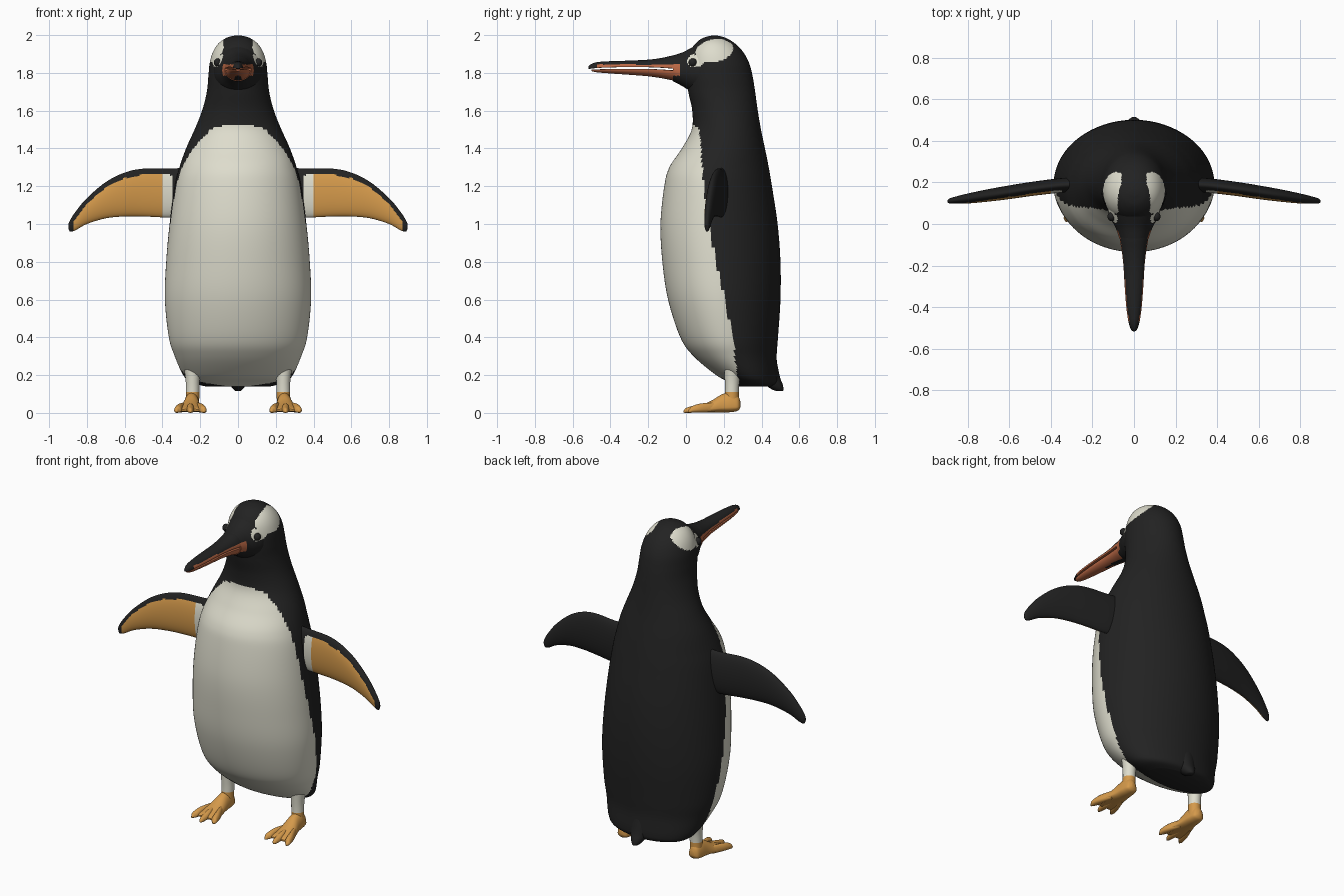
import bpy, bmesh, math


def material(name, rgb):
    m = bpy.data.materials.new(name)
    m.diffuse_color = (*rgb, 1)
    return m


BLACK, WHITE, ORANGE, BILL = range(4)
MATS = [material("black_feather", (0.016, 0.016, 0.016)),
        material("cream_feather", (0.73, 0.72, 0.61)),
        material("yellow_orange", (0.66, 0.32, 0.07)),
        material("bill_red", (0.50, 0.14, 0.06))]


def lerp(table, t):
    """Linear lookup in an ascending table of (key, value)."""
    if t <= table[0][0]:
        return table[0][1]
    for (a, va), (b, vb) in zip(table, table[1:]):
        if t <= b:
            return va + (vb - va) * (t - a) / (b - a)
    return table[-1][1]


def smooth_path(st, steps):
    """Catmull-Rom resampling of the stations."""
    out = []
    for i in range(len(st) - 1):
        p0, p1, p2, p3 = st[max(i - 1, 0)], st[i], st[i + 1], st[min(i + 2, len(st) - 1)]
        for k in range(steps):
            u = k / steps
            out.append([0.5 * (2 * b + (c - a) * u + (2 * a - 5 * b + 4 * c - d) * u * u
                               + (3 * b - a - 3 * c + d) * u ** 3)
                        for a, b, c, d in zip(p0, p1, p2, p3)])
    out.append(list(st[-1]))
    return out


def finish(name, bm, paint):
    bmesh.ops.recalc_face_normals(bm, faces=bm.faces)
    bm.normal_update()
    for f in bm.faces:
        f.smooth = True
        f.material_index = paint(f.calc_center_median(), f.normal)
    me = bpy.data.meshes.new(name)
    bm.to_mesh(me)
    bm.free()
    for m in MATS:
        me.materials.append(m)
    ob = bpy.data.objects.new(name, me)
    bpy.context.collection.objects.link(ob)
    bpy.context.view_layer.objects.active = ob
    ob.select_set(True)
    bpy.ops.object.shade_smooth_by_angle(angle=math.radians(50))
    ob.select_set(False)
    return ob


PLACE = {"z": lambda t, a, b: (a, b, t),
         "y": lambda t, a, b: (a, t, b),
         "x": lambda t, a, b: (t, a, b)}


def loft(name, axis, stations, paint, mid=0.5, seg=32, steps=5, mirror=1):
    """Rings (position, centre, half width, low, high); widest at fraction mid."""
    bm = bmesh.new()
    rings = []
    for t, c, hw, lo, hi in smooth_path(stations, steps):
        m = lo + (hi - lo) * mid
        ring = []
        for k in range(seg):
            ang = 2 * math.pi * k / seg
            s = math.sin(ang)
            b = m + s * ((hi - m) if s > 0 else (m - lo))
            x, y, z = PLACE[axis](t, c + hw * math.cos(ang), b)
            ring.append(bm.verts.new((x * mirror, y, z)))
        rings.append(ring)
    for r, q in zip(rings, rings[1:]):
        for k in range(seg):
            n = (k + 1) % seg
            bm.faces.new((r[k], r[n], q[n], q[k]))
    bm.faces.new(rings[0])
    bm.faces.new(rings[-1])
    return finish(name, bm, paint)


def ellipsoid(name, loc, scale, color):
    bm = bmesh.new()
    bmesh.ops.create_uvsphere(bm, u_segments=20, v_segments=12, radius=1)
    for v in bm.verts:
        v.co = [l + s * c for l, s, c in zip(loc, scale, v.co)]
    return finish(name, bm, lambda p, n: color)


# Body and head, with cream belly and eye patches
SPLIT = [(0.14, 0.27), (0.2, 0.27), (0.4, 0.25), (0.6, 0.205), (0.8, 0.16), (1.0, 0.12),
         (1.2, 0.095), (1.4, 0.08), (1.5, 0.07), (1.535, 0.03)]


def eye_patch(p):
    main = ((p.y - 0.15) / 0.10) ** 2 + ((p.z - 1.918 - 0.12 * (p.y - 0.15)) / 0.06) ** 2
    front = ((p.y - 0.05) / 0.045) ** 2 + ((p.z - 1.862) / 0.035) ** 2
    return abs(p.x) > 0.06 and min(main, front) < 1


def paint_body(p, n):
    if p.z > 1.75:
        return WHITE if eye_patch(p) else BLACK
    return WHITE if p.z < 1.535 and p.y < lerp(SPLIT, p.z) else BLACK


loft("body", "z", [
    (0.14, 0, 0.17, 0.27, 0.45), (0.16, 0, 0.245, 0.235, 0.478), (0.2, 0, 0.29, 0.16, 0.485),
    (0.3, 0, 0.335, 0.04, 0.48), (0.4, 0, 0.366, -0.03, 0.487), (0.6, 0, 0.387, -0.095, 0.50),
    (0.8, 0, 0.38, -0.125, 0.50), (1.0, 0, 0.362, -0.135, 0.485), (1.2, 0, 0.335, -0.115, 0.455),
    (1.3, 0, 0.31, -0.088, 0.438), (1.4, 0, 0.275, -0.022, 0.418), (1.5, 0, 0.23, 0.03, 0.397),
    (1.6, 0, 0.19, 0.033, 0.38), (1.7, 0, 0.165, 0.012, 0.366), (1.78, 0, 0.157, 0.0, 0.353),
    (1.85, 0, 0.15, 0.005, 0.335), (1.91, 0, 0.133, 0.02, 0.303), (1.955, 0, 0.104, 0.05, 0.26),
    (1.985, 0, 0.062, 0.09, 0.212), (1.997, 0, 0.02, 0.135, 0.168)],
    paint_body, mid=0.48, seg=112, steps=8)

# Tail
loft("tail", "z", [
    (0.34, 0, 0.08, 0.38, 0.468), (0.2, 0, 0.06, 0.39, 0.495), (0.15, 0, 0.042, 0.42, 0.512),
    (0.122, 0, 0.022, 0.46, 0.516), (0.115, 0, 0.008, 0.49, 0.508)], lambda p, n: BLACK)


# Face cone leading into the bill
def paint_face(p, n):
    if p.y < -0.03 and 1.785 < p.z < 1.843:
        return BILL
    return WHITE if eye_patch(p) else BLACK


loft("face", "y", [
    (0.17, 0, 0.125, 1.69, 1.972), (0.08, 0, 0.128, 1.68, 1.96), (0.03, 0, 0.113, 1.70, 1.934),
    (-0.02, 0, 0.088, 1.73, 1.908), (-0.07, 0, 0.07, 1.757, 1.892)],
    paint_face, mid=0.45, seg=64, steps=10)


# Upper and lower bill with a narrow gap between them
loft("upper_bill", "y", [
    (0.0, 0, 0.075, 1.822, 1.90), (-0.07, 0, 0.069, 1.823, 1.892), (-0.13, 0, 0.059, 1.827, 1.879),
    (-0.2, 0, 0.051, 1.83, 1.87), (-0.3, 0, 0.045, 1.831, 1.865), (-0.4, 0, 0.037, 1.829, 1.862),
    (-0.47, 0, 0.027, 1.826, 1.857), (-0.505, 0, 0.016, 1.822, 1.845), (-0.517, 0, 0.005, 1.822, 1.833)],
    lambda p, n: BILL if -0.47 < p.y and p.z < 1.845 else BLACK, mid=0.02, seg=40, steps=6)
loft("lower_bill", "y", [
    (0.0, 0, 0.072, 1.745, 1.812), (-0.07, 0, 0.066, 1.76, 1.814), (-0.13, 0, 0.056, 1.772, 1.818),
    (-0.2, 0, 0.048, 1.782, 1.821), (-0.3, 0, 0.042, 1.79, 1.821), (-0.4, 0, 0.034, 1.797, 1.82),
    (-0.47, 0, 0.024, 1.803, 1.819), (-0.5, 0, 0.012, 1.809, 1.818)],
    lambda p, n: BLACK if p.y > -0.28 and abs(p.x) < 0.12 * (p.y + 0.28) and n.z < 0 else BILL,
    mid=0.98, seg=40, steps=6)


# Flippers: dark back and rim, cream root and orange panel on the front
TOP = [(0.28, 1.285), (0.5, 1.29), (0.6, 1.27), (0.7, 1.22), (0.8, 1.135), (0.9, 1.0)]


def paint_flipper(p, n):
    x = abs(p.x)
    if n.y > -0.15 and not (n.z < -0.8 and n.y < 0) or p.z > lerp(TOP, x) - 0.027 or x > 0.87 or x < 0.345:
        return BLACK
    return WHITE if x < 0.395 else ORANGE


# Legs and webbed feet
FOOT = 0.252
for side, s in (("left", -1), ("right", 1)):
    loft(side + "_flipper", "x", [
        (0.26, 0.19, 0.036, 1.05, 1.30), (0.36, 0.185, 0.035, 1.035, 1.293),
        (0.5, 0.168, 0.034, 1.04, 1.293), (0.6, 0.153, 0.033, 1.04, 1.272),
        (0.7, 0.138, 0.03, 1.03, 1.222), (0.8, 0.123, 0.024, 1.0, 1.137),
        (0.86, 0.115, 0.017, 0.967, 1.065), (0.888, 0.111, 0.012, 0.96, 1.022),
        (0.898, 0.11, 0.005, 0.975, 1.0)],
        paint_flipper, seg=64, steps=10, mirror=s)
    ellipsoid(side + "_eye", (s * 0.108, 0.036, 1.855), (0.02, 0.022, 0.022), BLACK)
    loft(side + "_leg", "z", [
        (0.04, 0.242, 0.036, 0.205, 0.28), (0.12, 0.24, 0.036, 0.207, 0.28),
        (0.18, 0.24, 0.038, 0.205, 0.285), (0.26, 0.24, 0.05, 0.20, 0.30)],
        lambda p, n: WHITE if p.z > 0.115 else ORANGE, steps=8, mirror=s)
    loft(side + "_foot", "y", [
        (0.288, 0.245, 0.012, 0.03, 0.06), (0.275, 0.245, 0.032, 0.012, 0.09),
        (0.24, 0.245, 0.04, 0.004, 0.11), (0.19, 0.246, 0.045, 0.003, 0.098),
        (0.14, 0.25, 0.055, 0.003, 0.068), (0.09, FOOT, 0.069, 0.004, 0.045),
        (0.05, FOOT, 0.076, 0.006, 0.03), (0.035, FOOT, 0.072, 0.01, 0.02)],
        lambda p, n: ORANGE, mid=0.25, mirror=s)
    for toe, off, tip in (("inner", -0.066, 0.01), ("middle", 0.0, -0.012), ("outer", 0.066, 0.01)):
        loft(f"{side}_{toe}_toe", "y", [
            (0.15, FOOT + off * 0.5, 0.014, 0.005, 0.055), (0.08, FOOT + off * 0.85, 0.02, 0.002, 0.05),
            (0.035, FOOT + off, 0.02, 0.001, 0.037), (tip + 0.012, FOOT + off * 1.08, 0.013, 0.0, 0.026),
            (tip, FOOT + off * 1.1, 0.004, 0.002, 0.012)],
            lambda p, n: ORANGE, mid=0.35, seg=16, mirror=s)
